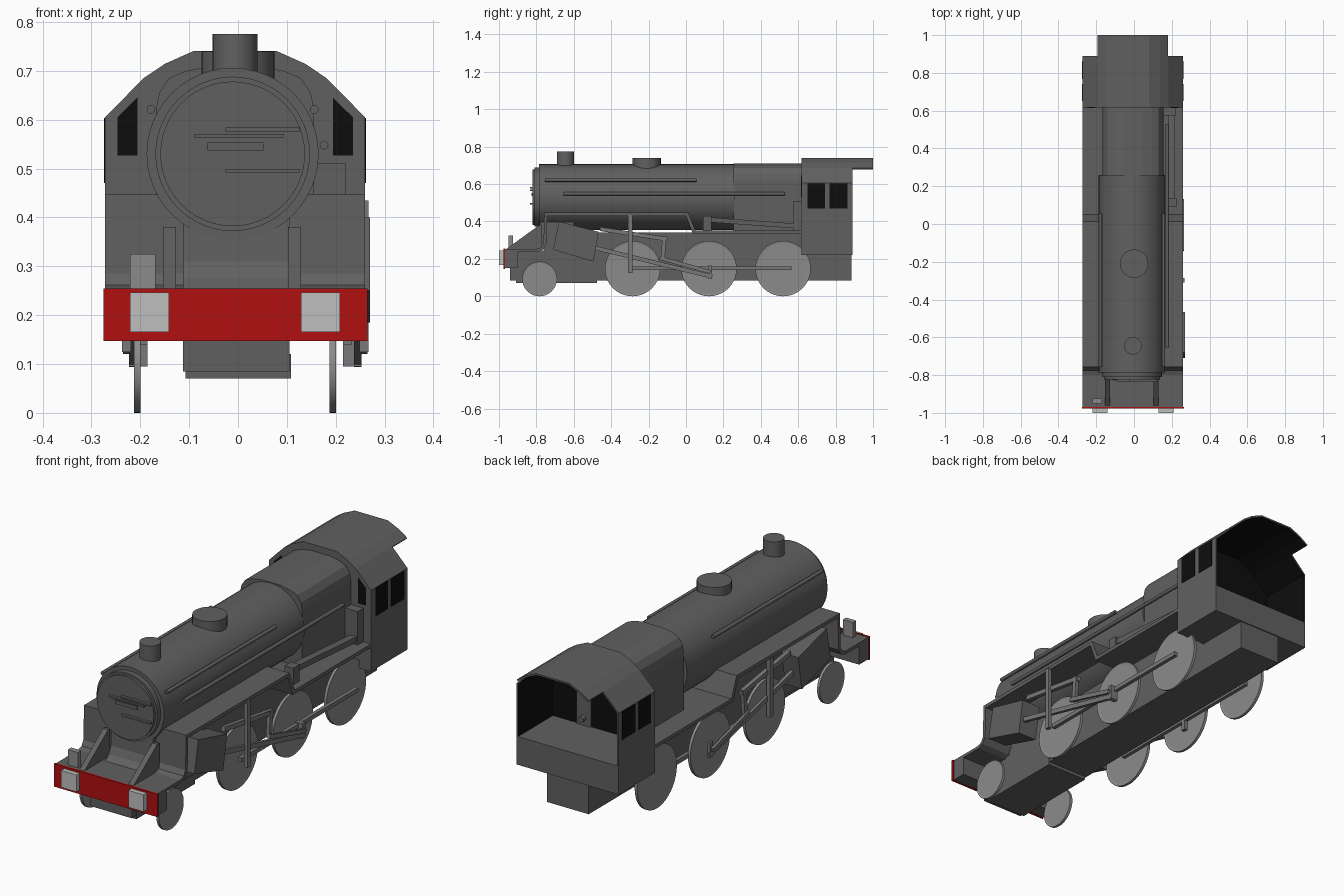
import bpy, bmesh, math
from mathutils import Vector

if "Cube" in bpy.data.objects:
    bpy.data.objects.remove(bpy.data.objects["Cube"])

CX = -0.006   # centre line of the cab and running boards
BX = -0.011   # centre line of the boiler
BZ = 0.53     # boiler axis height


def material(name, r, g, b):
    m = bpy.data.materials.new(name)
    m.diffuse_color = (r, g, b, 1)
    m.use_nodes = True
    m.node_tree.nodes["Principled BSDF"].inputs["Base Color"].default_value = m.diffuse_color
    return m


BODY = material("dark_grey", 0.118, 0.118, 0.118)
STEEL = material("steel_grey", 0.26, 0.26, 0.26)
ROD = material("rod_grey", 0.19, 0.19, 0.19)
PALE = material("pale_grey", 0.52, 0.52, 0.52)
RED = material("red", 0.44, 0.005, 0.005)
BLACK = material("black", 0.004, 0.004, 0.004)


def finish(name, bm, *mats, smooth=False):
    bmesh.ops.recalc_face_normals(bm, faces=bm.faces)
    me = bpy.data.meshes.new(name)
    bm.to_mesh(me)
    bm.free()
    for m in mats:
        me.materials.append(m)
    ob = bpy.data.objects.new(name, me)
    bpy.context.collection.objects.link(ob)
    if smooth:
        bpy.ops.object.select_all(action='DESELECT')
        ob.select_set(True)
        bpy.context.view_layer.objects.active = ob
        bpy.ops.object.shade_smooth_by_angle(angle=math.radians(35))
    return ob


def prism(name, pts, axis, a, b, mat):
    """Extrude a profile: (y, z) points along x, or (x, z) points along y."""
    bm = bmesh.new()
    place = (lambda p: (a, p[0], p[1])) if axis == 'x' else (lambda p: (p[0], a, p[1]))
    f = bm.faces.new([bm.verts.new(place(p)) for p in pts])
    ext = bmesh.ops.extrude_face_region(bm, geom=[f])
    move = Vector((b - a, 0, 0)) if axis == 'x' else Vector((0, b - a, 0))
    bmesh.ops.translate(bm, vec=move, verts=[v for v in ext["geom"] if isinstance(v, bmesh.types.BMVert)])
    return finish(name, bm, mat)


def box(name, x0, x1, y0, y1, z0, z1, mat):
    return prism(name, [(y0, z0), (y1, z0), (y1, z1), (y0, z1)], 'x', x0, x1, mat)


def cylinder(name, p, q, r, mat, n=48):
    p, q = Vector(p), Vector(q)
    d = q - p
    bm = bmesh.new()
    bmesh.ops.create_cone(bm, cap_ends=True, segments=n, radius1=r, radius2=r, depth=d.length)
    bmesh.ops.transform(bm, matrix=d.to_track_quat('Z', 'Y').to_matrix().to_4x4(), verts=bm.verts)
    bmesh.ops.translate(bm, vec=(p + q) / 2, verts=bm.verts)
    return finish(name, bm, mat, smooth=True)


def bar(name, x0, x1, p, q, w, mat):
    """Flat bar between two (y, z) points."""
    p, q = Vector(p), Vector(q)
    d = (q - p).normalized()
    n = Vector((-d.y, d.x)) * w / 2
    return prism(name, [p - n, q - n, q + n, p + n], 'x', x0, x1, mat)


# Boiler, smokebox door and firebox
cylinder("boiler", (BX, -0.785, BZ), (BX, 0.26, BZ), 0.176, BODY)
cylinder("smokebox_ring", (BX, -0.81, BZ), (BX, -0.78, BZ), 0.158, BODY)
cylinder("smokebox_door", (BX, -0.822, BZ), (BX, -0.80, BZ), 0.148, BODY)
half = [(0.162, 0.35), (0.162, 0.62), (0.155, 0.655), (0.135, 0.685), (0.10, 0.7), (0.05, 0.709)]
firebox = prism("firebox", [(CX + x, z) for x, z in half] + [(CX - x, z) for x, z in reversed(half)],
                'y', 0.255, 0.625, BODY)
for i, (x0, x1, z) in enumerate([(-0.026, 0.126, 0.58), (-0.09, 0.093, 0.567), (-0.026, 0.126, 0.495)]):
    box(f"door_strap_{i}", x0, x1, -0.835, -0.815, z - 0.004, z + 0.004, BODY)
box("door_plate", -0.062, 0.052, -0.827, -0.815, 0.537, 0.553, BODY)
cylinder("chimney", (CX, -0.645, 0.66), (CX, -0.645, 0.775), 0.046, BODY, 32)
cylinder("dome", (0, -0.21, 0.64), (0, -0.21, 0.739), 0.075, BODY, 32)

# Handrails and pipework beside the boiler
for s in (-1, 1):
    cylinder(f"handrail_{s}", (BX + s * 0.167, -0.755, 0.621), (BX + s * 0.167, 0.055, 0.621), 0.009, BODY, 12)
cylinder("side_pipe", (0.176, -0.655, 0.548), (0.176, 0.53, 0.548), 0.009, BODY, 12)
box("side_tank", 0.14, 0.22, 0.575, 0.62, 0.345, 0.51, BODY)
box("injector", 0.18, 0.225, 0.09, 0.137, 0.345, 0.43, BODY)
bar("injector_pipe", 0.18, 0.215, (0.11, 0.41), (0.60, 0.375), 0.026, BODY)

# Running board: one bent ribbon across the full width
top = [(-0.975, 0.253), (-0.80, 0.253), (-0.775, 0.262), (-0.762, 0.285), (-0.757, 0.447),
       (0.012, 0.447), (0.05, 0.352), (0.625, 0.352)]
under = [(0.625, 0.335), (0.036, 0.335), (0.0, 0.43), (-0.742, 0.43), (-0.746, 0.28),
         (-0.765, 0.25), (-0.79, 0.238), (-0.975, 0.238)]
prism("running_board", top + under, 'x', CX - 0.266, CX + 0.266, BODY)

# Frames and smokebox saddle
box("main_frame", -0.113, 0.105, -0.94, 0.885, 0.085, 0.345, BODY).data.name = "main_frame"
bpy.data.objects.remove(bpy.data.objects["main_frame"])
prism("main_frame", [(-0.94, 0.085), (0.885, 0.085), (0.885, 0.34), (-0.73, 0.34), (-0.76, 0.245), (-0.94, 0.245)],
      'x', -0.113, 0.105, BODY)
box("bogie_frame", -0.107, 0.108, -0.91, -0.475, 0.07, 0.12, BODY)
prism("saddle", [(-0.83, 0.25), (-0.80, 0.275), (-0.785, 0.31), (-0.78, 0.42), (-0.6, 0.42), (-0.6, 0.25)],
      'x', -0.113, 0.105, BODY)

# Front beam, buffers, gussets and lamp
box("front_beam", CX - 0.266, CX + 0.266, -0.97, -0.90, 0.15, 0.252, BODY)
box("red_plate", -0.275, 0.265, -0.977, -0.968, 0.147, 0.255, RED)
for s in (-1, 1):
    c = CX + s * 0.175
    box(f"buffer_{s}", c - 0.04, c + 0.04, -1.0, -0.975, 0.166, 0.246, PALE)
    g = -0.012 + s * 0.128
    prism(f"gusset_{s}", [(-0.965, 0.25), (-0.77, 0.25), (-0.77, 0.38), (-0.785, 0.38)],
          'x', g - 0.013, g + 0.013, BODY)
box("lamp", -0.221, -0.169, -0.95, -0.925, 0.25, 0.325, STEEL)

# Wheels: discs with a shallow recess inside the rim
for s in (-1, 1):
    for i, (y, r) in enumerate([(-0.783, 0.093), (-0.286, 0.148), (0.123, 0.148), (0.519, 0.148)]):
        w = CX + s * 0.2
        ob = cylinder(f"wheel_{s}_{i}", (w - 0.0065, y, r), (w + 0.0065, y, r), r, STEEL, 40)
        bm = bmesh.new()
        bm.from_mesh(ob.data)
        caps = [f for f in bm.faces if len(f.verts) > 4]
        bmesh.ops.inset_individual(bm, faces=caps, thickness=r * 0.08, depth=-0.002)
        bm.to_mesh(ob.data)
        bm.free()

# Cylinders and valve gear on each side
for s, o in ((1, 0.245), (-1, -0.215)):
    lo, hi = (0.17, 0.27) if s > 0 else (-0.257, -0.17)
    prism(f"cylinder_block_{s}", [(-0.68, 0.40), (-0.467, 0.345), (-0.495, 0.185), (-0.71, 0.25)],
          'x', lo, hi, BODY)

    def gear(part, a, b, p, q, w):
        bar(f"{part}_{s}", o + s * a, o + s * b, p, q, w, ROD)

    gear("coupling_rod", -0.03, -0.012, (-0.305, 0.15), (0.565, 0.15), 0.02)
    gear("main_rod", -0.008, 0.008, (-0.50, 0.262), (0.14, 0.105), 0.022)
    gear("crank", -0.03, 0.008, (0.128, 0.165), (0.128, 0.095), 0.022)
    gear("valve_rod", -0.01, 0.01, (-0.46, 0.36), (-0.10, 0.305), 0.022)
    gear("hanging_link", 0.004, 0.022, (-0.299, 0.435), (-0.299, 0.125), 0.024)
    gear("rocker_link", -0.005, 0.012, (-0.115, 0.32), (-0.125, 0.195), 0.022)
    gear("return_rod", 0.008, 0.02, (-0.14, 0.205), (0.13, 0.13), 0.02)

# Cab: two open shells with black linings
low = [(0.266, 0.23), (0.266, 0.605), (0.187, 0.685)]
high = [(0.187, 0.685), (0.144, 0.714), (0.086, 0.74)]


def both(h):
    return [(CX + x, z) for x, z in h] + [(CX - x, z) for x, z in reversed(h)]


def line_inside(ob):
    ob.data.materials.append(BLACK)
    for f in ob.data.polygons:
        inward = Vector((CX - f.center.x, 0, 0.5 - f.center.z))
        if abs(f.normal.y) < 0.5 and f.normal.dot(inward) > 0:
            f.material_index = 1


for s in (-1, 1):
    wall = [(CX + s * x, z) for x, z in low]
    inner = [(CX + s * x, z) for x, z in [(0.181, 0.679), (0.258, 0.602), (0.258, 0.23)]]
    line_inside(prism(f"cab_side_{s}", wall + inner, 'y', 0.618, 0.89, BODY))
    # Side windows and front lookouts
    xo = CX + s * 0.266
    for i, (y0, y1) in enumerate([(0.65, 0.742), (0.768, 0.863)]):
        box(f"side_window_{s}_{i}", xo - 0.002, xo + 0.002, y0, y1, 0.47, 0.603, BLACK)
    prism(f"front_window_{s}", [(CX + s * x, z) for x, z in
          [(0.20, 0.527), (0.241, 0.527), (0.241, 0.605), (0.20, 0.645)]], 'y', 0.615, 0.62, BLACK)
roof_in = [(0.183, 0.678), (0.141, 0.706), (0.084, 0.732)]
line_inside(prism("cab_roof", both(high) + list(reversed(both(roof_in))), 'y', 0.618, 1.0, BODY))
front = prism("cab_front", both([(0.262, 0.23), (0.262, 0.603), (0.185, 0.68), (0.142, 0.71), (0.085, 0.736)]),
              'y', 0.618, 0.63, BODY)
front.data.materials.append(BLACK)
for f in front.data.polygons:
    if f.center.y > 0.629:
        f.material_index = 1
box("cab_floor", CX - 0.266, CX + 0.266, 0.618, 0.89, 0.222, 0.355, BODY)

# Firehole door and knob inside the cab
box("firehole_door", 0.05, 0.125, 0.628, 0.637, 0.355, 0.51, BODY)
cylinder("door_knob", (0.088, 0.635, 0.39), (0.088, 0.66, 0.39), 0.014, BODY, 16)
